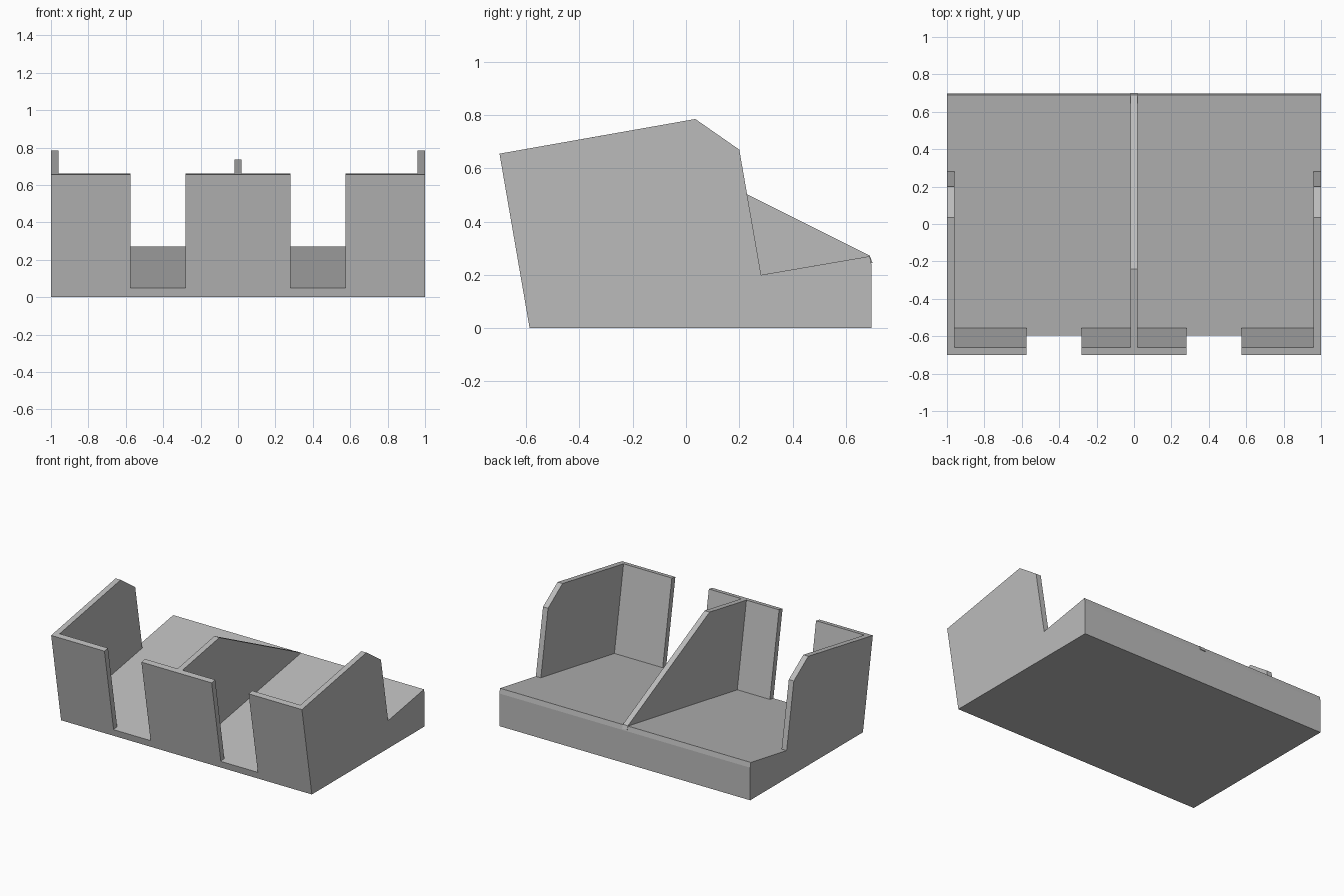
import bpy
import bmesh

cube = bpy.data.objects.get("Cube")
if cube:
    bpy.data.objects.remove(cube, do_unlink=True)

grey = bpy.data.materials.new("plain grey")
grey.use_nodes = True
colour = (0.5, 0.5, 0.5, 1)
grey.diffuse_color = colour
grey.node_tree.nodes["Principled BSDF"].inputs["Base Color"].default_value = colour

WALL = 0.04      # wall thickness
TILT = 0.172     # lean of the whole holder
BACK = 0.697


def floor_z(y):
    return 0.2 + TILT * (y - 0.282)


def top_z(y):
    return 0.655 + 0.177 * (y + 0.7)


def front_y(z):
    return -0.587 - TILT * z


def prism(name, profile, x0, x1):
    """Extrude a (y, z) side profile from x0 to x1."""
    bm = bmesh.new()
    face = bm.faces.new([bm.verts.new((x0, y, z)) for y, z in profile])
    ext = bmesh.ops.extrude_face_region(bm, geom=[face])
    verts = [v for v in ext["geom"] if isinstance(v, bmesh.types.BMVert)]
    bmesh.ops.translate(bm, verts=verts, vec=(x1 - x0, 0, 0))
    bmesh.ops.recalc_face_normals(bm, faces=bm.faces)
    mesh = bpy.data.meshes.new(name)
    bm.to_mesh(mesh)
    bm.free()
    mesh.materials.append(grey)
    obj = bpy.data.objects.new(name, mesh)
    bpy.context.collection.objects.link(obj)
    return obj


INNER = 1 - WALL
zf = floor_z(-0.595)                 # floor height at the front
rear = [(0.69, floor_z(0.69)), (BACK, 0.235), (BACK, 0)]

# Wedge base with the sloping floor
prism("base", [(front_y(0), 0), (front_y(zf), zf)] + rear, -INNER, INNER)

# Outer side walls, full height profile
side = [(front_y(0), 0), (-0.7, 0.655), (0.035, 0.785), (0.2, 0.67),
        (0.282, 0.2)] + rear
for label, s in (("left", 1), ("right", -1)):
    prism(label + "_side_wall", side, s * INNER, s)

# Leaning front wall, split by two finger notches
inner_top = -0.7 + WALL
inner_bottom = front_y(zf) + WALL
front = [(front_y(zf), zf), (-0.7, 0.655), (inner_top, top_z(inner_top)),
         (inner_bottom, floor_z(inner_bottom))]
prism("centre_front_panel", front, -0.28, 0.28)
for label, s in (("left", 1), ("right", -1)):
    prism(label + "_front_panel", front, s * 0.575, s * INNER)

# Central divider sloping down to the back edge
divider = [(inner_bottom, floor_z(inner_bottom)), (inner_top, top_z(inner_top)),
           (-0.24, top_z(-0.24)), (0.69, 0.272), (0.7, 0.245), (0.66, 0.24)]
prism("divider", divider, -WALL / 2, WALL / 2)
